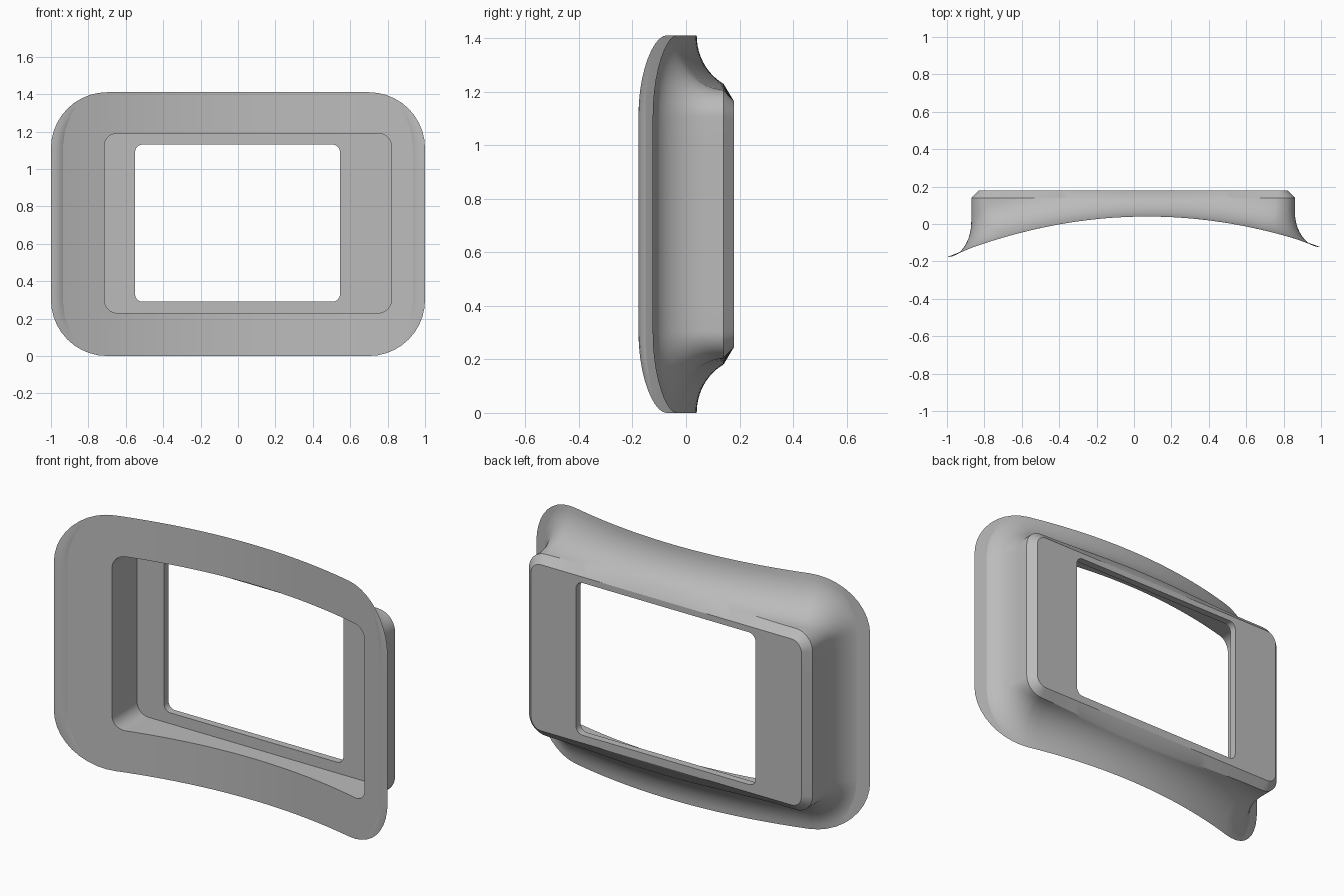
import bpy, bmesh, math

cube = bpy.data.objects.get("Cube")
if cube:
    bpy.data.objects.remove(cube)

CORNER, LONG, SHORT = 10, 28, 8      # segments per corner and per side
EDGE_Y, BACK_Y = 0.14, 0.18          # start of chamfer, rear face
FLARE = 0.19                         # height of the concave flare


def front_y(x):
    """Shallow, slightly off-centre curve of the front face."""
    return 0.04 - 0.19 * (x - 0.07) ** 2


def rounded_rect(x0, x1, z0, z1, r):
    """Counter-clockwise (x, z) outline with evenly split sides."""
    arcs = []
    centres = [(x1 - r, z0 + r), (x1 - r, z1 - r), (x0 + r, z1 - r), (x0 + r, z0 + r)]
    for i, (cx, cz) in enumerate(centres):
        angles = [math.pi / 2 * (i - 1 + k / CORNER) for k in range(CORNER + 1)]
        arcs.append([(cx + r * math.cos(a), cz + r * math.sin(a)) for a in angles])
    points = []
    for i, arc in enumerate(arcs):
        points += arc
        a, b = arc[-1], arcs[(i + 1) % 4][0]
        n = LONG if i % 2 else SHORT
        points += [mix(a, b, k / n) for k in range(1, n)]
    return points


def mix(a, b, t):
    return tuple(p + (q - p) * t for p, q in zip(a, b))


def at_depth(outline, y):
    return [(x, y, z) for x, z in outline]


outer = rounded_rect(-1, 1, 0, 1.41, 0.3)
cavity = rounded_rect(-0.715, 0.82, 0.23, 1.19, 0.07)
core = rounded_rect(-0.87, 0.86, 0.205, 1.205, 0.1)
rear = rounded_rect(-0.83, 0.82, 0.247, 1.163, 0.06)
opening = rounded_rect(-0.55, 0.545, 0.29, 1.13, 0.04)

# Inner ledge, cavity wall and curved front face
loops = [at_depth(opening, EDGE_Y), at_depth(cavity, EDGE_Y)]
for k in range(7):
    ring = [mix(a, b, k / 6) for a, b in zip(cavity, outer)]
    loops.append([(x, front_y(x), z) for x, z in ring])

# Concave flare from the thin outer rim to the rear frame
STEPS = 14
for k in range(1, STEPS + 1):
    ring = []
    for o, c in zip(outer, core):
        y0 = front_y(o[0])
        rise = (EDGE_Y - y0) * (k / STEPS) ** 1.7
        s = math.sqrt(1 - (1 - min(rise / FLARE, 1)) ** 2)
        x, z = mix(o, c, s)
        ring.append((x, y0 + rise, z))
    loops.append(ring)

# Chamfer, flat rear face and window edge
loops += [at_depth(rear, BACK_Y), at_depth(opening, BACK_Y)]

bm = bmesh.new()
rings = [[bm.verts.new(p) for p in loop] for loop in loops]
count = len(outer)
for i, a in enumerate(rings):
    b = rings[(i + 1) % len(rings)]
    for j in range(count):
        n = (j + 1) % count
        bm.faces.new((a[j], a[n], b[n], b[j]))
bmesh.ops.recalc_face_normals(bm, faces=bm.faces)
mesh = bpy.data.meshes.new("flared_bezel")
bm.to_mesh(mesh)
bm.free()

# Single plain grey
grey = bpy.data.materials.new("plain_grey")
grey.use_nodes = True
colour = (0.5, 0.5, 0.5, 1)
grey.diffuse_color = colour
grey.node_tree.nodes["Principled BSDF"].inputs["Base Color"].default_value = colour
mesh.materials.append(grey)

bezel = bpy.data.objects.new("flared_bezel", mesh)
bpy.context.collection.objects.link(bezel)
bpy.context.view_layer.objects.active = bezel
bezel.select_set(True)
bpy.ops.object.shade_smooth_by_angle(angle=math.radians(30))
